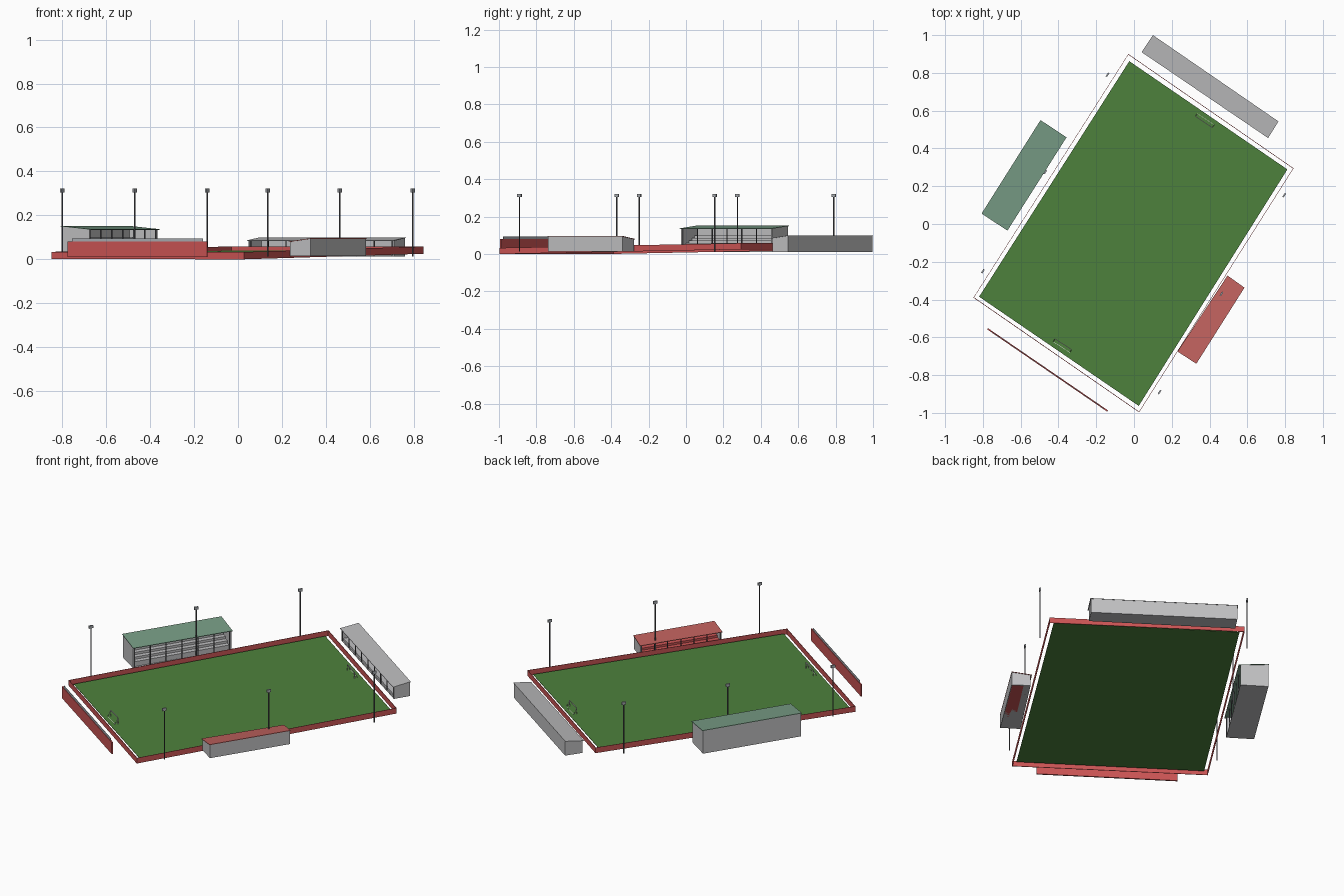
import bpy, bmesh
from mathutils import Vector

cube = bpy.data.objects.get("Cube")
if cube:
    bpy.data.objects.remove(cube)


def material(name, r, g, b):
    m = bpy.data.materials.new(name)
    m.use_nodes = True
    m.diffuse_color = (r, g, b, 1)
    bsdf = next(n for n in m.node_tree.nodes if n.type == 'BSDF_PRINCIPLED')
    bsdf.inputs["Base Color"].default_value = (r, g, b, 1)
    return m


GRASS = material("grass_green", .075, .22, .045)
RED = material("fence_red", .6, .09, .09)
RED_ROOF = material("roof_red", .52, .12, .11)
GREEN_ROOF = material("roof_green", .19, .34, .24)
GRAY_ROOF = material("roof_gray", .5, .5, .51)
WALL = material("wall_gray", .53, .53, .54)
STEEL = material("steel_dark", .12, .12, .13)
LIGHT = material("lamp_gray", .4, .42, .45)
WHITE = material("goal_white", .8, .8, .8)


def make(name, bm, mat):
    bmesh.ops.recalc_face_normals(bm, faces=bm.faces)
    mesh = bpy.data.meshes.new(name)
    bm.to_mesh(mesh)
    bm.free()
    mesh.materials.append(mat)
    obj = bpy.data.objects.new(name, mesh)
    bpy.context.collection.objects.link(obj)
    return obj


def add_hexa(bm, bottom, top):
    """Six-sided solid between two four-point loops."""
    a = [bm.verts.new(p) for p in bottom]
    b = [bm.verts.new(p) for p in top]
    bm.faces.new(a)
    bm.faces.new(b)
    for i in range(4):
        j = (i + 1) % 4
        bm.faces.new((a[i], a[j], b[j], b[i]))


def add_bar(bm, p, q, w, across=None):
    """Square bar of half-width w from p to q."""
    p, q = Vector(p), Vector(q)
    d = (q - p).normalized()
    s = d.cross(Vector((0, 0, 1)) if abs(d.z) < .9 else Vector((.84, -.54, 0))).normalized() * w
    t = d.cross(s).normalized() * (across or w)
    ring = (s + t, s - t, -s - t, t - s)
    add_hexa(bm, [p + r for r in ring], [q + r for r in ring])


def ground(x, y):
    """Gently sloping site, rising toward the back."""
    return .0135 + .0165 * (x * .535 + y * .845)


def at(p, dz=0):
    return Vector((p[0], p[1], ground(*p) + dz))


# Playing field, raised to mid height of the fence
field = [(-.025, .862), (.812, .289), (.025, -.963), (-.82, -.385)]
bm = bmesh.new()
add_hexa(bm, [at(p, .013) for p in field], [at(p, .015) for p in field])
make("field", bm, GRASS)

# Perimeter fence
corners = [(-.03, .9), (.845, .295), (.027, -.997), (-.85, -.39)]
inner = [(x * .996, y * .996) for x, y in corners]
bm = bmesh.new()
for i in range(4):
    j = (i + 1) % 4
    quad = [corners[i], corners[j], inner[j], inner[i]]
    add_hexa(bm, [at(p) for p in quad], [at(p, .033) for p in quad])
make("perimeter_fence", bm, RED)


def stand(name, front, back, base, low, high, rows, step_low, step_high, posts,
          roof_mat, step_mat):
    """Covered stand, open toward the field; u runs along it, v from front to back."""
    f0, f1, b0, b1 = (Vector(p) for p in (*front, *back))

    def point(u, v, z):
        p = f0.lerp(f1, u).lerp(b0.lerp(b1, u), v)
        return Vector((p.x, p.y, z))

    def roof_z(v):
        return low + (high - low) * v

    def block(bm, u0, u1, v0, v1, zb, zt):
        uv = [(u0, v0), (u1, v0), (u1, v1), (u0, v1)]
        add_hexa(bm, [point(u, v, zb(v)) for u, v in uv],
                 [point(u, v, zt(v)) for u, v in uv])

    floor = lambda v: base
    under = lambda v: roof_z(v) - .003

    bm = bmesh.new()
    block(bm, .006, .994, .96, .99, floor, under)
    for u in (.006, .986):
        block(bm, u, u + .008, .06, .99, floor, under)
    block(bm, .006, .994, .06, .99, floor, lambda v: base + .004)
    make(name + "_walls", bm, WALL)

    bm = bmesh.new()
    block(bm, 0, 1, 0, 1, under, roof_z)
    make(name + "_roof", bm, roof_mat)

    bm = bmesh.new()
    for r in range(rows):
        z = step_low + (step_high - step_low) * r / (rows - 1)
        v = .12 + .84 * r / rows
        block(bm, .02, .98, v, .96, floor, lambda _, z=z: z)
    make(name + "_steps", bm, step_mat)

    bm = bmesh.new()
    for k in range(posts):
        u = .02 + .96 * k / (posts - 1)
        add_bar(bm, point(u, .08, base), point(u, .08, under(.08)), .0022)
    make(name + "_posts", bm, STEEL)


stand("main_stand", [(-.67, -.035), (-.357, .459)], [(-.807, .055), (-.495, .55)],
      .012, .137, .152, 5, .045, .1, 7, GREEN_ROOF, WALL)
stand("small_stand", [(.23, -.675), (.495, -.273)], [(.33, -.74), (.585, -.337)],
      .014, .081, .096, 3, .03, .055, 7, RED_ROOF, RED)
stand("end_stand", [(.04, .91), (.71, .455)], [(.1, 1.0), (.765, .543)],
      .012, .086, .1, 3, .03, .05, 9, GRAY_ROOF, WALL)

# Free-standing wall behind the front goal, with a thin screen on top
start, end = Vector((-.775, -.555, 0)), Vector((-.14, -.99, 0))
up = Vector((0, 0, 1))
bm = bmesh.new()
add_bar(bm, start + up * .045, end + up * .045, .004, .035)
make("end_wall", bm, RED)
bm = bmesh.new()
add_bar(bm, start.lerp(end, .03) + up * .087, start.lerp(end, .97) + up * .087, .001, .007)
make("end_wall_screen", bm, LIGHT)

# Floodlights
along = Vector((.535, .845, 0))
masts = [(-.14, .79), (-.47, .275), (-.8, -.25), (.796, .153), (.463, -.37), (.135, -.89)]
poles, lamps = bmesh.new(), bmesh.new()
for x, y in masts:
    foot = Vector((x, y, 0))
    add_bar(poles, foot + up * .013, foot + up * .305, .0025)
    head = foot + up * .313
    add_bar(lamps, head - along * .012, head + along * .012, .004, .008)
make("floodlight_poles", poles, STEEL)
make("floodlight_heads", lamps, LIGHT)

# Goals
bm = bmesh.new()
for p, q, depth in (((.325, .57), (.415, .51), .018), ((-.418, -.608), (-.33, -.665), -.018)):
    a, b = at(p, .015), at(q, .015)
    h = up * .036
    rear = along * depth
    add_bar(bm, a + h, b + h, .0018)
    add_bar(bm, a + rear, b + rear, .001)
    for c in (a, b):
        add_bar(bm, c, c + h, .0018)
        add_bar(bm, c + h, c + rear, .001)
make("goals", bm, WHITE)
